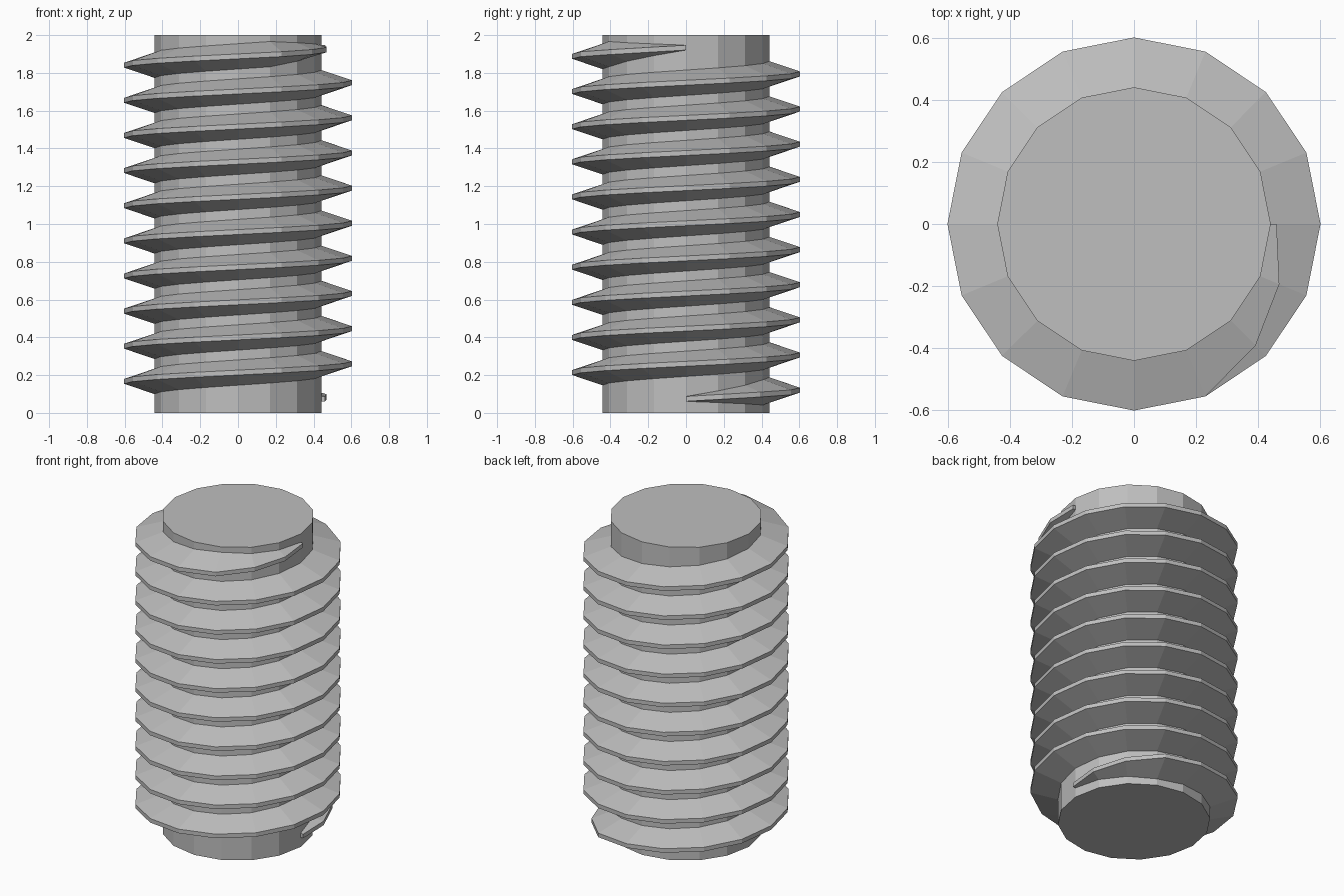
import bpy, bmesh
from math import cos, sin, tau

cube = bpy.data.objects.get("Cube")
if cube:
    bpy.data.objects.remove(cube, do_unlink=True)

SIDES, TURNS, TAPER = 16, 10, 3
CORE_R, CREST_R, END_R = 0.442, 0.603, 0.461
HEIGHT, START_Z, PITCH = 2.0, 0.074, 0.186
ROOT_HALF, CREST_HALF = 0.067, 0.013

steel = bpy.data.materials.new("grey steel")
steel.use_nodes = True
grey = (0.52, 0.52, 0.52, 1)
steel.diffuse_color = grey
steel.node_tree.nodes["Principled BSDF"].inputs["Base Color"].default_value = grey


def finish(bm, name):
    bmesh.ops.recalc_face_normals(bm, faces=bm.faces)
    mesh = bpy.data.meshes.new(name)
    bm.to_mesh(mesh)
    bm.free()
    mesh.materials.append(steel)
    obj = bpy.data.objects.new(name, mesh)
    bpy.context.collection.objects.link(obj)
    return obj


def polar(radius, angle, z):
    return (radius * cos(angle), radius * sin(angle), z)


# Core: plain faceted rod
bm = bmesh.new()
base = bm.faces.new([bm.verts.new(polar(CORE_R, tau * i / SIDES, 0)) for i in range(SIDES)])
grown = bmesh.ops.extrude_face_region(bm, geom=[base], use_keep_orig=True)
top = [g for g in grown["geom"] if isinstance(g, bmesh.types.BMVert)]
bmesh.ops.translate(bm, verts=top, vec=(0, 0, HEIGHT))
finish(bm, "screw_core")

# Thread: trapezoid section swept up a helix, run out at both ends
bm = bmesh.new()
steps = SIDES * TURNS
rings = []
for i in range(steps + 1):
    grow = min(1, i / TAPER, (steps - i) / TAPER)
    crest = END_R + (CREST_R - END_R) * grow
    root = CREST_HALF + (ROOT_HALF - CREST_HALF) * grow
    angle, z = tau * i / SIDES, START_Z + PITCH * i / SIDES
    section = [(CORE_R, -root), (crest, -CREST_HALF), (crest, CREST_HALF), (CORE_R, root)]
    rings.append([bm.verts.new(polar(r, angle, z + dz)) for r, dz in section])
for a, b in zip(rings, rings[1:]):
    for j in range(4):
        k = (j + 1) % 4
        bm.faces.new((a[j], b[j], b[k], a[k]))
bm.faces.new(rings[0])
bm.faces.new(rings[-1])
finish(bm, "screw_thread")
